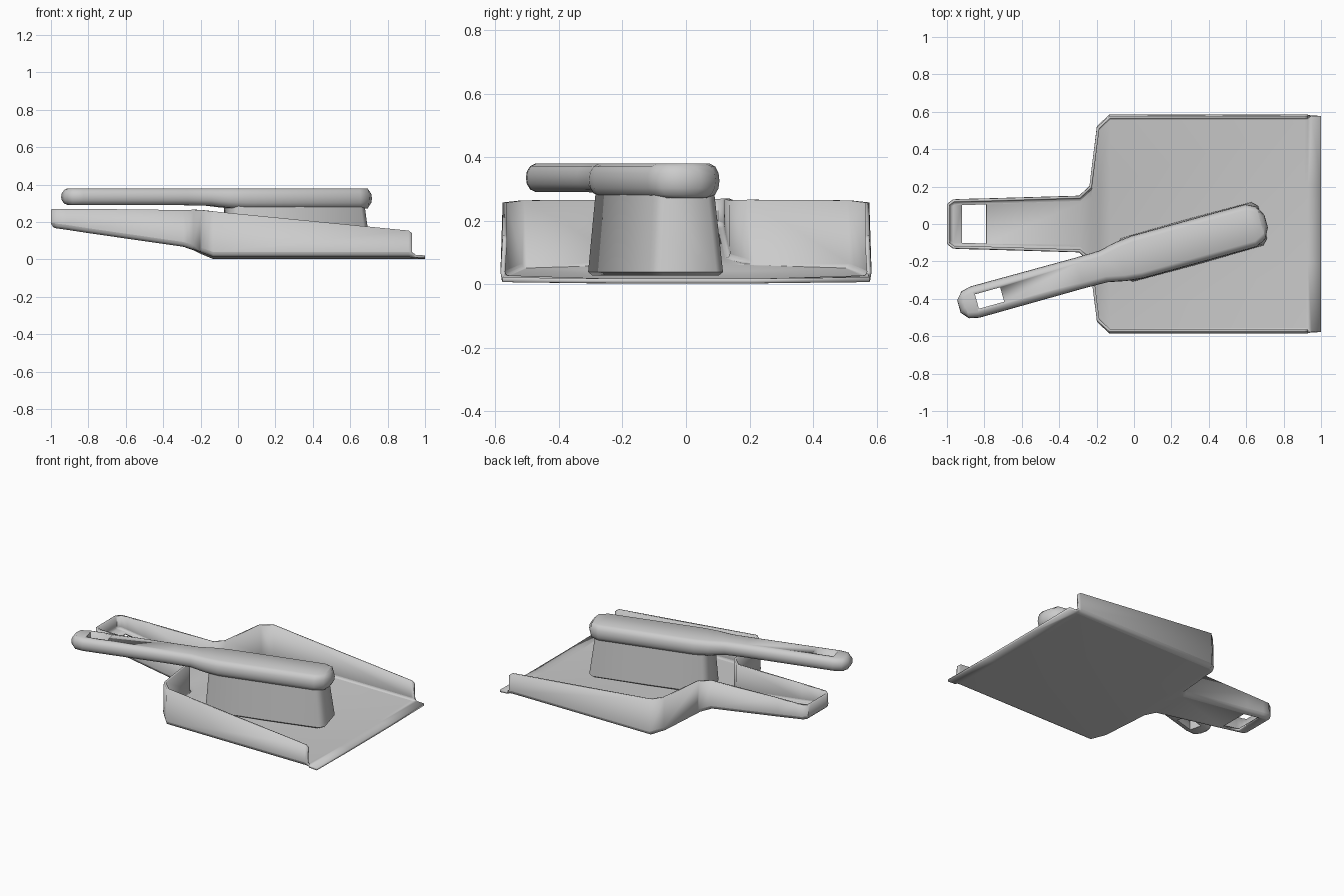
import bpy, bmesh, math
from mathutils import Matrix

if "Cube" in bpy.data.objects:
    bpy.data.objects.remove(bpy.data.objects["Cube"])


def finish(bm, name, angle=40):
    me = bpy.data.meshes.new(name)
    bmesh.ops.recalc_face_normals(bm, faces=bm.faces)
    bm.to_mesh(me)
    bm.free()
    ob = bpy.data.objects.new(name, me)
    bpy.context.collection.objects.link(ob)
    bpy.ops.object.select_all(action='DESELECT')
    ob.select_set(True)
    bpy.context.view_layer.objects.active = ob
    bpy.ops.object.shade_smooth_by_angle(angle=math.radians(angle))
    return ob


def layered_solid(layers):
    """Closed solid from stacked half outlines [(u, half_width, z), ...]."""
    bm = bmesh.new()
    rings = []
    for pts in layers:
        left = [bm.verts.new((u, h, z)) for u, h, z in pts]
        right = [bm.verts.new((u, -h, z)) for u, h, z in pts]
        rings.append(left + right[::-1])
    n = len(rings[0])
    for a, b in zip(rings, rings[1:]):
        for i in range(n):
            j = (i + 1) % n
            bm.faces.new((a[i], a[j], b[j], b[i]))
    for r in (rings[0], rings[-1]):
        for i in range(n // 2 - 1):
            bm.faces.new((r[i], r[i + 1], r[n - 2 - i], r[n - 1 - i]))
    return bm


# Dustpan: rows of x, half width, floor z, edge rise, inner fraction, rim z
rows = [
    (1.0, .578, .010, .004, .36, 0),
    (.93, .578, .009, .010, .36, .140),
    (.912, .578, .009, .012, .36, .154),
    (-.13, .578, .009, .012, .36, .257),
    (-.192, .52, .035, .010, .40, .264),
    (-.232, .20, .055, .004, .70, .266),
    (-.29, .145, .075, 0, .76, .264),
    (-.79, .130, .147, 0, .80, .270),
    (-.92, .127, .167, 0, .80, .270),
    (-.965, .125, .173, 0, .80, .270),
    (-.992, .105, .178, 0, .80, .268),
]
bm = bmesh.new()
grid = []
for x, h, z, rise, f, top in rows:
    grid.append([bm.verts.new((x, s * h, z + (rise if abs(s) == 1 else 0)))
                 for s in (1, f, -f, -1)])
for i in range(len(rows) - 1):
    for j in range(3):
        if not (i == 7 and j == 1):        # hanging hole
            bm.faces.new((grid[i][j], grid[i][j + 1],
                          grid[i + 1][j + 1], grid[i + 1][j]))
path = [(grid[i][0], rows[i][5]) for i in range(1, len(rows))]
path += [(v, rows[-1][5]) for v in grid[-1][1:3]]
path += [(grid[i][3], rows[i][5]) for i in range(len(rows) - 1, 0, -1)]
tops = [bm.verts.new((v.co.x, v.co.y * .987, t)) for v, t in path]
for k in range(len(path) - 1):
    bm.faces.new((path[k][0], path[k + 1][0], tops[k + 1], tops[k]))
pan = finish(bm, "dustpan", 50)
bev = pan.modifiers.new("round", 'BEVEL')
bev.width, bev.segments = .02, 3
bev.limit_method, bev.angle_limit = 'ANGLE', math.radians(60)
sol = pan.modifiers.new("thickness", 'SOLIDIFY')
sol.thickness, sol.offset = .015, 0

# Brush placement
place = Matrix.Rotation(math.radians(15.5), 4, 'Z') @ Matrix.Translation((0, -.175, 0))

# Brush handle and head: u, half width, underside z
outline = [(-1.02, .035, .29), (-.985, .075, .29), (-.93, .087, .29),
           (-.35, .085, .29), (-.22, .087, .288), (-.12, .108, .277),
           (-.03, .118, .272), (.60, .118, .272), (.655, .09, .272), (.685, .035, .272)]
layers = []
for inset, t in ((.032, 0), (.014, .09), (.003, .28), (0, .5), (.003, .72), (.014, .91), (.032, 1)):
    layers.append([(max(-1.02 + inset, min(.685 - inset, u)) if abs(u + .17) > .83 else u,
                    max(h - inset, .012), z + (.38 - z) * t) for u, h, z in outline])
brush = finish(layered_solid(layers), "brush_handle", 50)

# Hanging hole through the brush handle
bm = bmesh.new()
bmesh.ops.create_cube(bm, size=1, matrix=Matrix.Translation((-.85, 0, .33)) @ Matrix.Diagonal((.14, .08, .4, 1)))
cutter = finish(bm, "hole_cutter")
cutter.hide_render = True
bpy.context.view_layer.objects.active = brush
mod = brush.modifiers.new("hole", 'BOOLEAN')
mod.object, mod.operation, mod.solver = cutter, 'DIFFERENCE', 'EXACT'
bpy.ops.object.modifier_apply(modifier=mod.name)
bpy.data.objects.remove(cutter)
brush.matrix_world = place


# Bristle block, flaring towards the bottom
def bristle_ring(u0, u1, h, z):
    return [(u0, h - .03, z), (u0 + .03, h, z), ((u0 + u1) / 2, h + .004, z),
            (u1 - .03, h, z), (u1, h - .03, z)]


bristles = finish(layered_solid([bristle_ring(-.11, .655, .108, .027),
                                 bristle_ring(-.12, .665, .12, .038),
                                 bristle_ring(-.105, .635, .10, .285)]), "bristles", 45)
bristles.matrix_world = place
